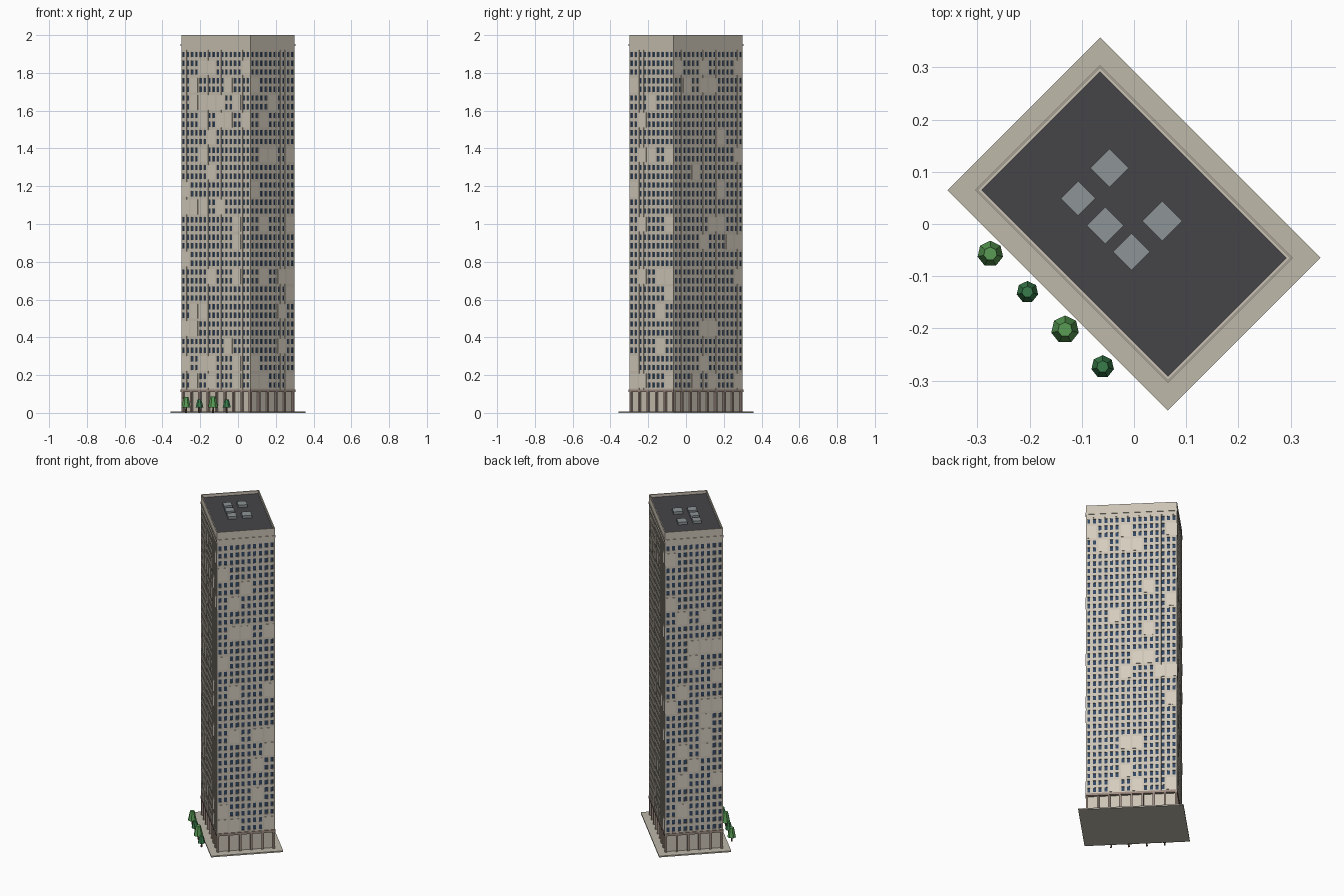
import bpy, bmesh, math, random
from mathutils import Matrix, Vector

if "Cube" in bpy.data.objects:
    bpy.data.objects.remove(bpy.data.objects["Cube"])

random.seed(7)
TURN = Matrix.Rotation(math.radians(-45), 4, 'Z')   # tower sits diagonally
HX, HY = 0.258, 0.166                               # half size of the tower
Z0, Z1 = 0.125, 1.92                                # window zone
ROWS = 39
PITCH = (Z1 - Z0) / ROWS


def mat(name, r, g, b):
    m = bpy.data.materials.new(name)
    m.diffuse_color = (r, g, b, 1)
    m.use_nodes = True
    m.node_tree.nodes["Principled BSDF"].inputs["Base Color"].default_value = m.diffuse_color
    return m


STONE = mat("stone", 0.60, 0.55, 0.46)
PANEL = mat("panel", 0.66, 0.60, 0.51)
PAVING = mat("paving", 0.52, 0.48, 0.40)
GLASS = mat("glass", 0.03, 0.06, 0.12)
BROWN = mat("brown_stone", 0.34, 0.26, 0.22)
ROOF = mat("roofing", 0.06, 0.058, 0.065)
METAL = mat("metal", 0.27, 0.30, 0.31)
BARK = mat("bark", 0.12, 0.07, 0.04)
LEAF = [mat("leaf_light", 0.10, 0.33, 0.09), mat("leaf_dark", 0.04, 0.20, 0.07)]


def box(bm, x0, x1, y0, y1, z0, z1):
    m = Matrix.Translation(((x0 + x1) / 2, (y0 + y1) / 2, (z0 + z1) / 2))
    m = m @ Matrix.Diagonal((abs(x1 - x0), abs(y1 - y0), abs(z1 - z0), 1))
    bmesh.ops.create_cube(bm, size=1, matrix=m)


def finish(bm, name, material, matrix=TURN):
    bm.transform(matrix)
    me = bpy.data.meshes.new(name)
    bm.to_mesh(me)
    bm.free()
    me.materials.append(material)
    ob = bpy.data.objects.new(name, me)
    bpy.context.collection.objects.link(ob)


def block(name, material, hx, hy, z0, z1):
    bm = bmesh.new()
    box(bm, -hx, hx, -hy, hy, z0, z1)
    finish(bm, name, material)


def ring(bm, hx, hy, t, z0, z1):
    # rectangular band, t thick, with outer half sizes hx and hy
    for s in (-1, 1):
        box(bm, -hx, hx, s * hy, s * (hy - t), z0, z1)
        box(bm, s * hx, s * (hx - t), -hy + t, hy - t, z0, z1)


def on_side(bm, side, a0, a1, d0, d1, z0, z1):
    # box on one of four faces: a = along the face, d = depth out from the face
    sgn = 1 if side % 2 else -1
    if side < 2:
        box(bm, a0, a1, sgn * (HY + d0), sgn * (HY + d1), z0, z1)
    else:
        box(bm, sgn * (HX + d0), sgn * (HX + d1), a0, a1, z0, z1)


# plaza, glass core, lobby walls
block("plaza", PAVING, 0.298, 0.2065, 0, 0.008)
block("glass_core", GLASS, HX - 0.005, HY - 0.005, 0.115, 1.93)
block("lobby_wall", STONE, HX - 0.012, HY - 0.012, 0.008, 0.115)

# facade grid and blank wall panels
piers, spandrels, panels, columns = (bmesh.new() for _ in range(4))
for r in range(ROWS + 1):
    z = Z0 + r * PITCH
    ring(spandrels, HX - 0.001, HY - 0.001, 0.005,
         max(z - 0.009, Z0), min(z + 0.009, Z1))
for side in range(4):
    half, cols, bays = (HX, 16, 8) if side < 2 else (HY, 10, 5)
    w = 2 * half / cols
    for c in range(1, cols):
        a = -half + c * w
        on_side(piers, side, a - 0.0075, a + 0.0075, -0.006, 0, Z0, Z1)
    for r in range(ROWS // 2):
        for c in range(cols // 2):
            if random.random() < 0.17:
                a, z = -half + (2 * c + 1) * w, Z0 + (2 * r + 1) * PITCH
                on_side(panels, side, a - w + 0.006, a + w - 0.006, -0.005, 0.0012,
                        z - PITCH + 0.006, z + PITCH - 0.008)
    # street level columns
    for i in range(bays + 1):
        a = -half + 0.006 + i * (2 * half - 0.012) / bays
        if side < 2 or 0 < i < bays:
            on_side(columns, side, a - 0.006, a + 0.006, -0.012, 0, 0.008, 0.112)
for sx in (-1, 1):
    for sy in (-1, 1):
        box(piers, sx * HX, sx * (HX - 0.009), sy * HY, sy * (HY - 0.009), Z0, Z1)
finish(piers, "facade_piers", STONE)
finish(spandrels, "facade_spandrels", STONE)
finish(panels, "blank_panels", PANEL)
finish(columns, "street_columns", BROWN)

# ledge over the street level
block("lobby_ledge", BROWN, HX + 0.003, HY + 0.003, 0.110, 0.125)

# parapet, cornice and roof
bm = bmesh.new()
ring(bm, HX, HY, 0.006, Z1, 2.0)
finish(bm, "parapet", STONE)
bm = bmesh.new()
ring(bm, HX + 0.003, HY + 0.003, 0.006, 1.942, 1.954)
finish(bm, "cornice", STONE)
block("roof_deck", ROOF, HX - 0.005, HY - 0.005, 1.93, 1.982)

# rooftop units
bm = bmesh.new()
for x, y, s in ((-0.047, 0.107, 0.026), (-0.107, 0.049, 0.0235), (-0.055, -0.003, 0.025),
                (-0.005, -0.053, 0.025), (0.054, 0.006, 0.027)):
    p = TURN.inverted() @ Vector((x, y, 0))
    box(bm, p.x - s, p.x + s, p.y - s, p.y + s, 1.98, 1.998)
finish(bm, "rooftop_units", METAL)

# row of trees
for i, (x, y, r, h) in enumerate(((-0.275, -0.057, 0.025, 0.085), (-0.204, -0.13, 0.021, 0.070),
                                  (-0.132, -0.202, 0.027, 0.088), (-0.06, -0.273, 0.022, 0.070))):
    for name, m, r1, r2, z0, z1 in (("tree_trunk", BARK, 0.005, 0.004, 0, 0.032),
                                    ("tree_crown", LEAF[i % 2], r, r * 0.52, 0.028, h)):
        bm = bmesh.new()
        bmesh.ops.create_cone(bm, cap_ends=True, segments=7, radius1=r1, radius2=r2, depth=z1 - z0)
        finish(bm, f"{name}_{i + 1}", m, Matrix.Translation((x, y, (z0 + z1) / 2)))
